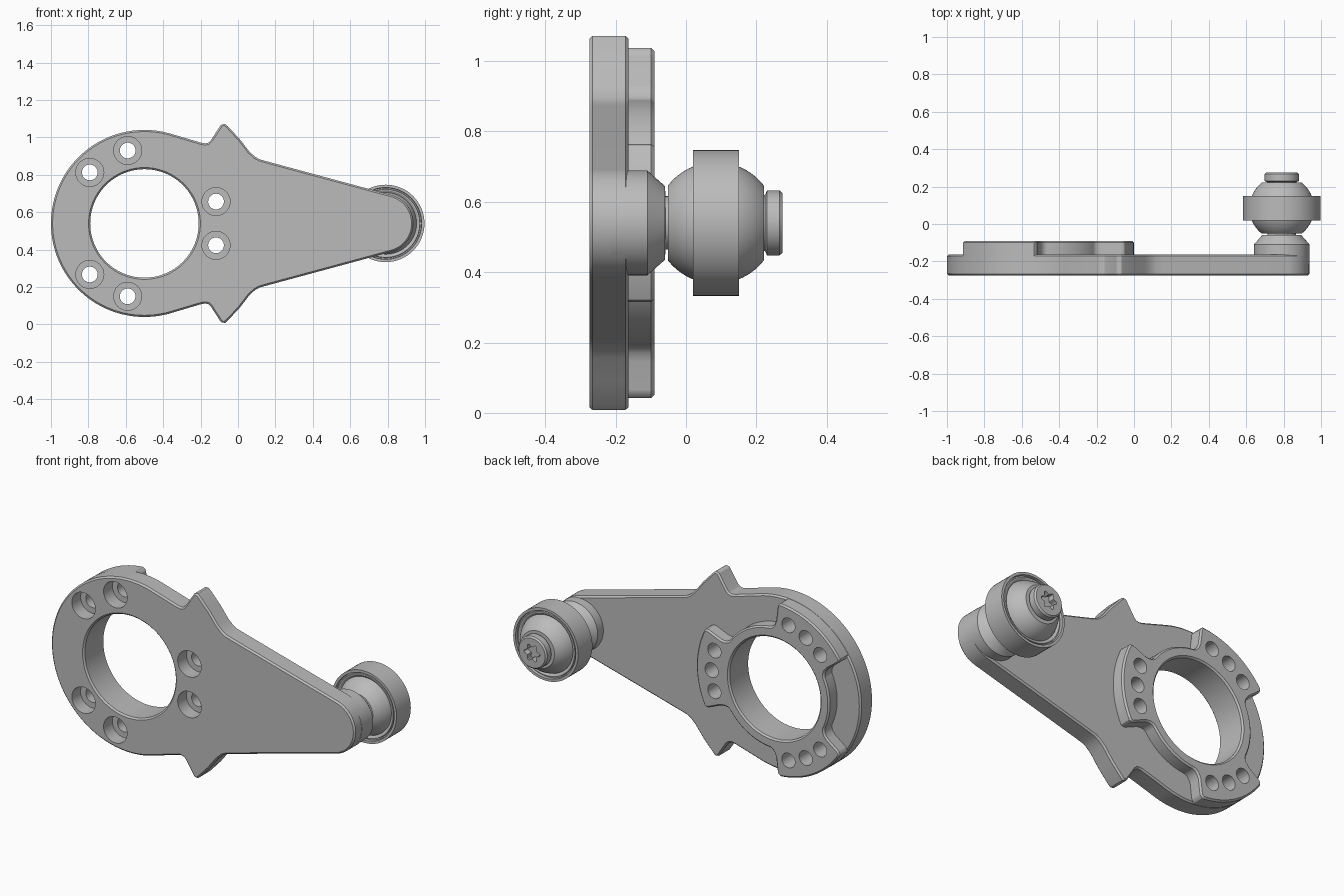
import bpy, bmesh
from math import sin, cos, pi, radians

default = bpy.data.objects.get("Cube")
if default:
    bpy.data.objects.remove(default)

steel = bpy.data.materials.new("plain grey")
steel.use_nodes = True
grey = (0.5, 0.5, 0.5, 1)
steel.diffuse_color = grey
steel.node_tree.nodes["Principled BSDF"].inputs["Base Color"].default_value = grey

MID = 0.54            # height of the symmetry line
HUB, PIN = -0.5, 0.79  # x of the big hole and of the ball stud
FRONT, BACK, TOP = -0.275, -0.163, -0.09


def finish(name, bm):
    bmesh.ops.remove_doubles(bm, verts=bm.verts, dist=1e-5)
    bmesh.ops.recalc_face_normals(bm, faces=bm.faces)
    mesh = bpy.data.meshes.new(name)
    bm.to_mesh(mesh)
    bm.free()
    mesh.materials.append(steel)
    ob = bpy.data.objects.new(name, mesh)
    bpy.context.collection.objects.link(ob)
    return ob


def arc(cx, r, a0, a1, n):
    """Points (x, z) on an arc around the symmetry line, angles in degrees."""
    angles = [radians(a0 + (a1 - a0) * i / n) for i in range(n + 1)]
    return [(cx + r * cos(a), r * sin(a)) for a in angles]


def extrude(bm, outline, y0, y1):
    rows = [[bm.verts.new((x, y, MID + z)) for x, z in outline] for y in (y0, y1)]
    for row in rows:
        bm.faces.new(row)
    for i in range(len(outline)):
        a, b = rows
        bm.faces.new((a[i - 1], a[i], b[i], b[i - 1]))


def lathe(bm, profile, x, z=0.0, n=64, closed=False):
    """Turn (radius, y) points about an axis along y."""
    rings = [[bm.verts.new((x + r * cos(2 * pi * i / n), y, MID + z + r * sin(2 * pi * i / n)))
              for i in range(n)] for r, y in profile]
    pairs = list(zip(rings, rings[1:])) + ([(rings[-1], rings[0])] if closed else [])
    for a, b in pairs:
        for i in range(n):
            bm.faces.new((a[i - 1], a[i], b[i], b[i - 1]))
    if not closed:
        bm.faces.new(rings[0])
        bm.faces.new(rings[-1])


def turned(name, profile, closed=False):
    bm = bmesh.new()
    lathe(bm, profile, PIN, closed=closed)
    return finish(name, bm)


def apply_all(ob):
    bpy.context.view_layer.objects.active = ob
    for mod in list(ob.modifiers):
        bpy.ops.object.modifier_apply(modifier=mod.name)


def cut(ob, cutter):
    mod = ob.modifiers.new("cut", "BOOLEAN")
    mod.operation, mod.solver, mod.object = "DIFFERENCE", "EXACT", cutter
    apply_all(ob)


def chamfer(ob, width):
    mod = ob.modifiers.new("chamfer", "BEVEL")
    mod.width, mod.segments, mod.limit_method = width, 1, "ANGLE"
    mod.angle_limit = radians(40)
    apply_all(ob)


# Plate: half outline from the arm tip to the far side of the hub, mirrored
spike = [(0.15, 0.333), (0.115, 0.343), (0.09, 0.357), (0.06, 0.385), (0.01, 0.45),
         (-0.055, 0.52), (-0.068, 0.531), (-0.08, 0.533), (-0.093, 0.525),
         (-0.145, 0.445), (-0.158, 0.432), (-0.175, 0.428), (-0.195, 0.431)]
half = arc(0.78, 0.157, 0, 75, 20) + spike + arc(HUB, 0.5, 75, 180, 50)
outline = half + [(x, -z) for x, z in reversed(half[1:-1])]
bm = bmesh.new()
extrude(bm, outline, FRONT, BACK)
plate = finish("arm_plate", bm)

# Raised collar with three lobes
lobe = []
corner = [(0.35, 35), (0.356, 32.5), (0.37, 30.5), (0.395, 29), (0.475, 28), (0.492, 27.4)]
for turn in (0, 120, 240):
    lobe += arc(HUB, 0.35, turn - 60, turn - 36, 10)
    lobe += [arc(HUB, r, turn - a, turn, 1)[0] for r, a in corner]
    lobe += arc(HUB, 0.499, turn - 26, turn + 26, 24)
    lobe += [arc(HUB, r, turn + a, turn, 1)[0] for r, a in reversed(corner)]
    lobe += arc(HUB, 0.35, turn + 36, turn + 58, 10)
bm = bmesh.new()
extrude(bm, lobe, BACK - 0.02, TOP)
collar = finish("lobed_collar", bm)

# Centre bore
bm = bmesh.new()
lathe(bm, [(0.29, -0.4), (0.29, 0.1)], HUB, n=96)
bore = finish("bore_cutter", bm)
for part in (plate, collar):
    cut(part, bore)
    chamfer(part, 0.009)

# Counterbored screw holes and blind dowel holes on each lobe
bm = bmesh.new()
for turn in (0, 120, 240):
    for offset in (-17, 0, 17):
        x, z = arc(HUB, 0.4, turn + offset, 0, 1)[0]
        if offset:
            shape = [(0.075, -0.4), (0.075, -0.195), (0.042, -0.195), (0.042, 0.1)]
        else:
            shape = [(0.042, -0.2), (0.042, 0.1)]
        lathe(bm, shape, x, z, n=32)
holes = finish("hole_cutter", bm)
for part in (plate, collar):
    cut(part, holes)

# Boss and neck at the arm tip
boss = turned("stud_boss", [(0.149, BACK - 0.05), (0.149, -0.11), (0.105, -0.06), (0.076, -0.058),
                            (0.076, -0.03)])

# Ball with flattened poles
BALL_Y, BALL_R = 0.085, 0.173
steps = [radians(-52 + 104 * i / 24) for i in range(25)]
ball = turned("ball", [(BALL_R * cos(a), BALL_Y + BALL_R * sin(a)) for a in steps])

# Outer race with a groove on both faces
side = [(0.162, 0.05), (0.176, 0.059), (0.182, 0.059), (0.184, 0.05),
        (0.19, 0.05), (0.192, 0.065), (0.207, 0.065)]
race = turned("outer_race", [(r, BALL_Y + d) for r, d in side]
              + [(r, BALL_Y - d) for r, d in reversed(side)], closed=True)

# Screw cap with a six-lobed socket
cap = turned("screw_cap", [(0.08, 0.2), (0.08, 0.225), (0.092, 0.23), (0.092, 0.266),
                           (0.084, 0.275)])
bm = bmesh.new()
star = []
for i in range(72):
    a = 2 * pi * i / 72
    r = 0.042 + 0.009 * cos(6 * a)
    star.append((PIN + r * cos(a), r * sin(a)))
extrude(bm, star, 0.24, 0.35)
socket = finish("socket_cutter", bm)
cut(cap, socket)

for cutter in (bore, holes, socket):
    bpy.data.objects.remove(cutter)

# Smooth curved walls, crisp edges
bpy.ops.object.select_all(action="DESELECT")
for part in (plate, collar, boss, ball, race, cap):
    part.select_set(True)
bpy.context.view_layer.objects.active = plate
bpy.ops.object.shade_smooth_by_angle(angle=radians(25))
